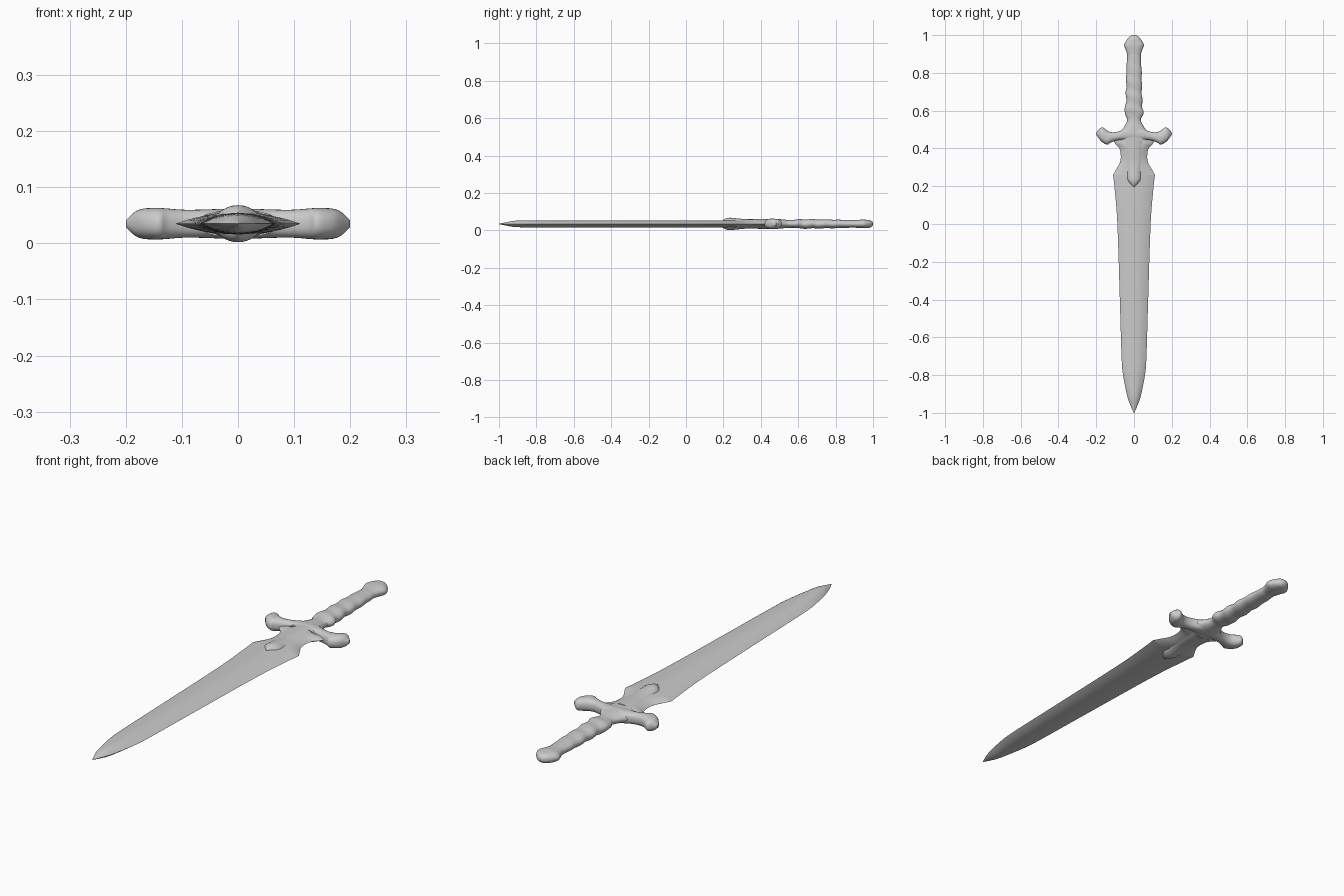
import bpy, bmesh, math
from mathutils import Vector

cube = bpy.data.objects.get("Cube")
if cube:
    bpy.data.objects.remove(cube)

MID = 0.035   # height of the sword's flat centre plane

steel = bpy.data.materials.new("plain grey")
steel.use_nodes = True
colour = (0.6, 0.6, 0.6, 1)
steel.diffuse_color = colour
steel.node_tree.nodes["Principled BSDF"].inputs["Base Color"].default_value = colour


def smooth_path(stations, steps):
    """Catmull-Rom interpolation through the given stations."""
    pts = [Vector(s) for s in stations]
    out = []
    for i in range(len(pts) - 1):
        p0, p1 = pts[max(i - 1, 0)], pts[i]
        p2, p3 = pts[i + 1], pts[min(i + 2, len(pts) - 1)]
        for k in range(steps):
            t = k / steps
            out.append(p1 + (p2 - p0) * (t / 2)
                       + (2 * p0 - 5 * p1 + 4 * p2 - p3) * (t * t / 2)
                       + (3 * p1 - p0 - 3 * p2 + p3) * (t ** 3 / 2))
    return out + [pts[-1]]


def loft(name, rings):
    """Skin a list of closed rings and cap both ends."""
    bm = bmesh.new()
    rows = [[bm.verts.new(p) for p in ring] for ring in rings]
    n = len(rows[0])
    for a, b in zip(rows, rows[1:]):
        for i in range(n):
            bm.faces.new((a[i], a[(i + 1) % n], b[(i + 1) % n], b[i]))
    bm.faces.new(rows[0])
    bm.faces.new(rows[-1])
    bmesh.ops.recalc_face_normals(bm, faces=bm.faces)
    mesh = bpy.data.meshes.new(name)
    bm.to_mesh(mesh)
    bm.free()
    mesh.materials.append(steel)
    obj = bpy.data.objects.new(name, mesh)
    bpy.context.collection.objects.link(obj)
    bpy.ops.object.select_all(action='DESELECT')
    obj.select_set(True)
    bpy.context.view_layer.objects.active = obj
    bpy.ops.object.shade_smooth_by_angle(angle=math.radians(40))
    return obj


def power(v, e):
    return math.copysign(abs(v) ** e, v)


def oval(a, b, e=0.85, n=32, swell=None):
    """Rounded section, optionally swollen by a function of the angle."""
    pts = []
    for i in range(n):
        t = math.tau * i / n
        s = 1 + (swell(t) if swell else 0)
        pts.append((a * s * power(math.cos(t), e), b * s * power(math.sin(t), e)))
    return pts


def lens(w, h, n=16):
    """Two-edged blade section."""
    top = [(w * math.cos(math.pi * i / n),
            h * (1 - abs(math.cos(math.pi * i / n)) ** 2.2)) for i in range(n)]
    return top + [(-x, -z) for x, z in top]


def along_y(name, stations, section, steps=4):
    return loft(name, [[(x, y, MID + z) for x, z in section(y, w, h)]
                       for y, w, h in smooth_path(stations, steps)])


# Blade: y, half width, half thickness
along_y("blade", [
    (-1.0, 0.001, 0.001), (-0.96, 0.019, 0.009), (-0.91, 0.036, 0.017),
    (-0.8, 0.058, 0.019), (-0.7, 0.066, 0.019), (-0.4, 0.075, 0.019),
    (0.0, 0.088, 0.019), (0.18, 0.102, 0.019), (0.26, 0.111, 0.019)],
    lambda y, w, h: lens(w, h))

# Cut-in base of the blade
along_y("blade_base", [
    (0.26, 0.111, 0.019), (0.29, 0.094, 0.02), (0.325, 0.075, 0.021),
    (0.36, 0.07, 0.022), (0.4, 0.077, 0.023), (0.425, 0.1, 0.021),
    (0.445, 0.112, 0.017)],
    lambda y, w, h: lens(w, h))

# Raised tongue on both faces of the blade
along_y("tongue", [
    (0.195, 0.003, 0.02), (0.215, 0.026, 0.03), (0.24, 0.041, 0.033),
    (0.28, 0.042, 0.029), (0.33, 0.048, 0.025), (0.39, 0.052, 0.026),
    (0.44, 0.055, 0.027)],
    lambda y, w, h: oval(w, h, 1.0))

# Neck joining guard and grip
along_y("neck", [
    (0.44, 0.075, 0.025), (0.49, 0.068, 0.026), (0.515, 0.052, 0.024),
    (0.545, 0.037, 0.021), (0.57, 0.04, 0.021), (0.59, 0.048, 0.022)],
    lambda y, w, h: oval(w, h, 1.0))

# Crossguard: x, lower y, upper y, half thickness
half_guard = [
    (0, 0.44, 0.515, 0.027), (0.04, 0.442, 0.51, 0.026), (0.07, 0.445, 0.494, 0.025),
    (0.1, 0.44, 0.486, 0.025), (0.125, 0.43, 0.487, 0.027), (0.142, 0.42, 0.495, 0.028),
    (0.168, 0.433, 0.512, 0.027), (0.184, 0.45, 0.502, 0.021), (0.2, 0.473, 0.485, 0.006)]
guard = [(-x, lo, hi, h) for x, lo, hi, h in half_guard[:0:-1]] + half_guard
loft("crossguard", [
    [(x, (lo + hi) / 2 + u, MID + v) for u, v in oval((hi - lo) / 2, h, 0.85)]
    for x, lo, hi, h in smooth_path(guard, 4)])


# Grip with a spiral wrap that fades towards the pommel
def wrapped(y, w, h):
    fade = max(0, min(1, (y - 0.57) / 0.03)) * max(0, min(1, (0.9 - y) / 0.2))
    return oval(w, h, 0.95, 32,
                lambda t: 0.06 * fade * math.sin(t - math.tau * y / 0.075))


along_y("grip", [
    (0.56, 0.038, 0.02), (0.59, 0.05, 0.023), (0.63, 0.044, 0.025),
    (0.7, 0.042, 0.024), (0.78, 0.041, 0.023), (0.85, 0.038, 0.021),
    (0.89, 0.036, 0.02), (0.91, 0.039, 0.02)], wrapped, 9)

# Pommel
along_y("pommel", [
    (0.89, 0.035, 0.019), (0.915, 0.041, 0.021), (0.945, 0.052, 0.023),
    (0.965, 0.045, 0.022), (0.983, 0.032, 0.02), (0.995, 0.018, 0.013),
    (1.0, 0.006, 0.005)],
    lambda y, w, h: oval(w, h, 0.9))
